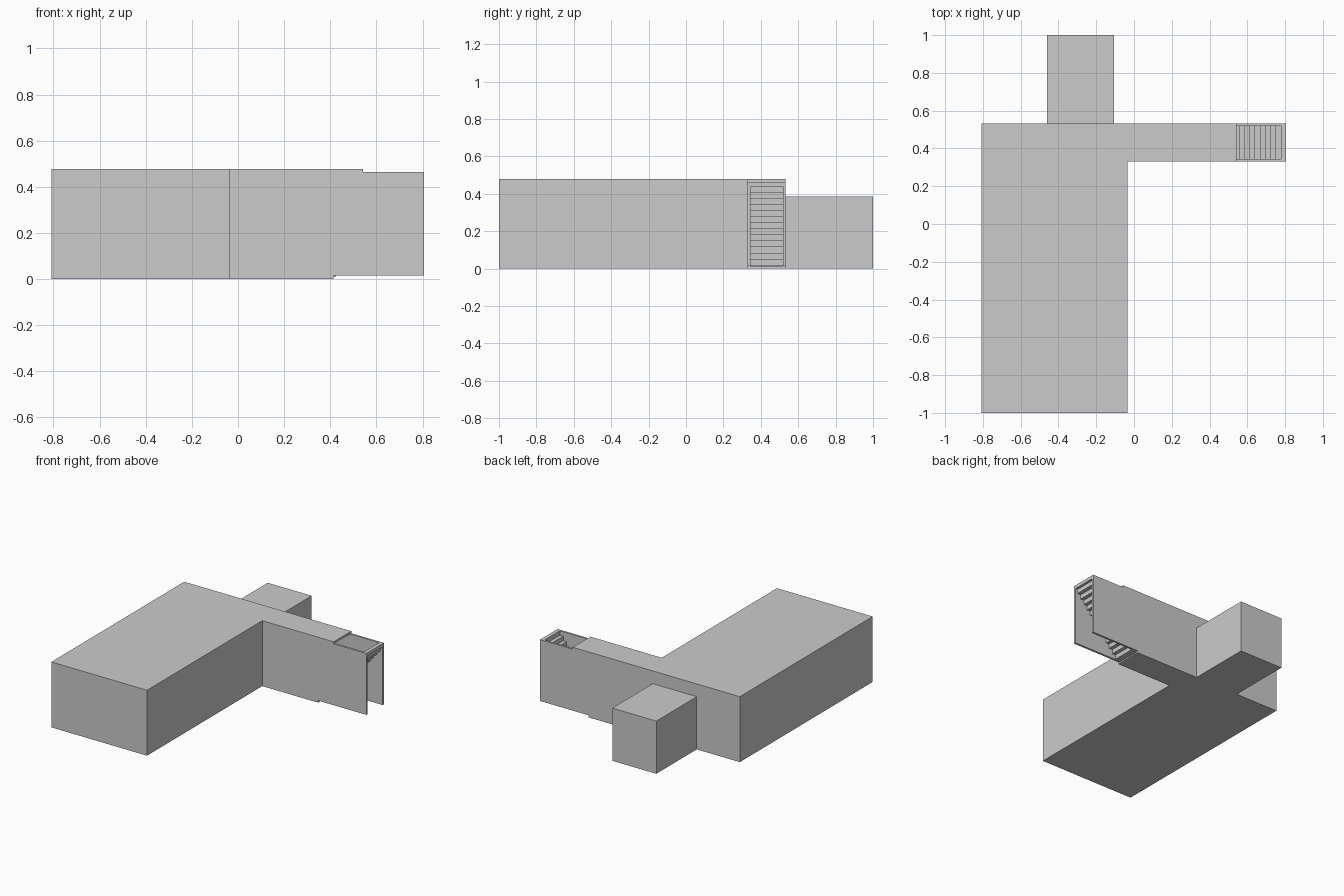
import bpy, bmesh
from mathutils import Vector

if "Cube" in bpy.data.objects:
    bpy.data.objects.remove(bpy.data.objects["Cube"])

T = 0.015                      # wall and slab thickness
TOP, EAVE = 0.478, 0.463       # roof top and wall top
XL, XR, XC, XE = -0.808, -0.035, 0.542, 0.806   # hall left/right, roof end, stair end
YF, YC, YB, YE = -1.0, 0.33, 0.533, 1.0         # hall front, corridor front, hall back, annex back


def prism(name, pts, direction):
    """Extrude a closed planar outline along a direction."""
    bm = bmesh.new()
    face = bm.faces.new([bm.verts.new(p) for p in pts])
    ext = bmesh.ops.extrude_face_region(bm, geom=[face])
    verts = [v for v in ext["geom"] if isinstance(v, bmesh.types.BMVert)]
    bmesh.ops.translate(bm, verts=verts, vec=Vector(direction))
    bmesh.ops.recalc_face_normals(bm, faces=bm.faces)
    mesh = bpy.data.meshes.new(name)
    bm.to_mesh(mesh)
    bm.free()
    ob = bpy.data.objects.new(name, mesh)
    bpy.context.collection.objects.link(ob)
    return ob


def box(name, x0, x1, y0, y1, z0, z1):
    return prism(name, [(x0, y0, z0), (x1, y0, z0), (x1, y1, z0), (x0, y1, z0)],
                 (0, 0, z1 - z0))


def slab(name, x_end, z):
    """L-shaped slab covering the hall and the corridor."""
    plan = [(XL, YF), (XR, YF), (XR, YC), (x_end, YC), (x_end, YB), (XL, YB)]
    return prism(name, [(x, y, z) for x, y in plan], (0, 0, T))


# Hall and corridor floor and roof
slab("main_floor", 0.415, 0)
slab("main_roof", XC, EAVE)

# Hall walls, open towards the corridor
box("hall_left_wall", XL, XL + T, YF, YB, T, EAVE)
box("hall_front_wall", XL + T, XR, YF, YF + T, T, EAVE)
box("hall_right_wall", XR - T, XR, YF + T, YC + T, T, EAVE)

# Annex behind the hall, with a doorway through the back wall
AL, AR, AH = -0.46, -0.105, 0.385
DL, DR, DH = -0.37, -0.195, 0.31
box("back_wall_left", XL + T, DL, YB - T, YB, T, EAVE)
box("back_wall_over_door", DL, DR, YB - T, YB, DH, EAVE)
box("annex_floor", AL, AR, YB, YE, 0, T)
box("annex_roof", AL, AR, YB, YE, AH - T, AH)
for side, x in (("left", AL), ("right", AR - T)):
    box(f"annex_{side}_wall", x, x + T, YB, YE, T, AH - T)
box("annex_back_wall", AL + T, AR - T, YE - T, YE, T, AH - T)

# Long side walls running past the roof to flank the stairs
box("corridor_front_wall", XR, XE, YC, YC + T, T, EAVE)
box("corridor_back_wall", DR, XE, YB - T, YB, T, EAVE)

# Stairs: folded ribbon of treads and risers, open underneath
N = 14
x0, z0 = 0.415, 0.010
run, rise = (XE - x0) / N, (EAVE - z0) / N
upper, lower = [], []
for i in range(N):
    xa, xb, z = x0 + i * run, x0 + (i + 1) * run, z0 + (i + 1) * rise
    upper += [(xa, z), (xb, z)]
    under = z - 0.025
    lower += [(xa + 0.01, under), (min(xb + 0.01, XE), under)]
outline = [(x0, z0)] + upper + lower[::-1] + [(x0 + 0.01, z0)]
prism("stairs", [(x, YC + T, z) for x, z in outline], (0, YB - YC - 2 * T, 0))
